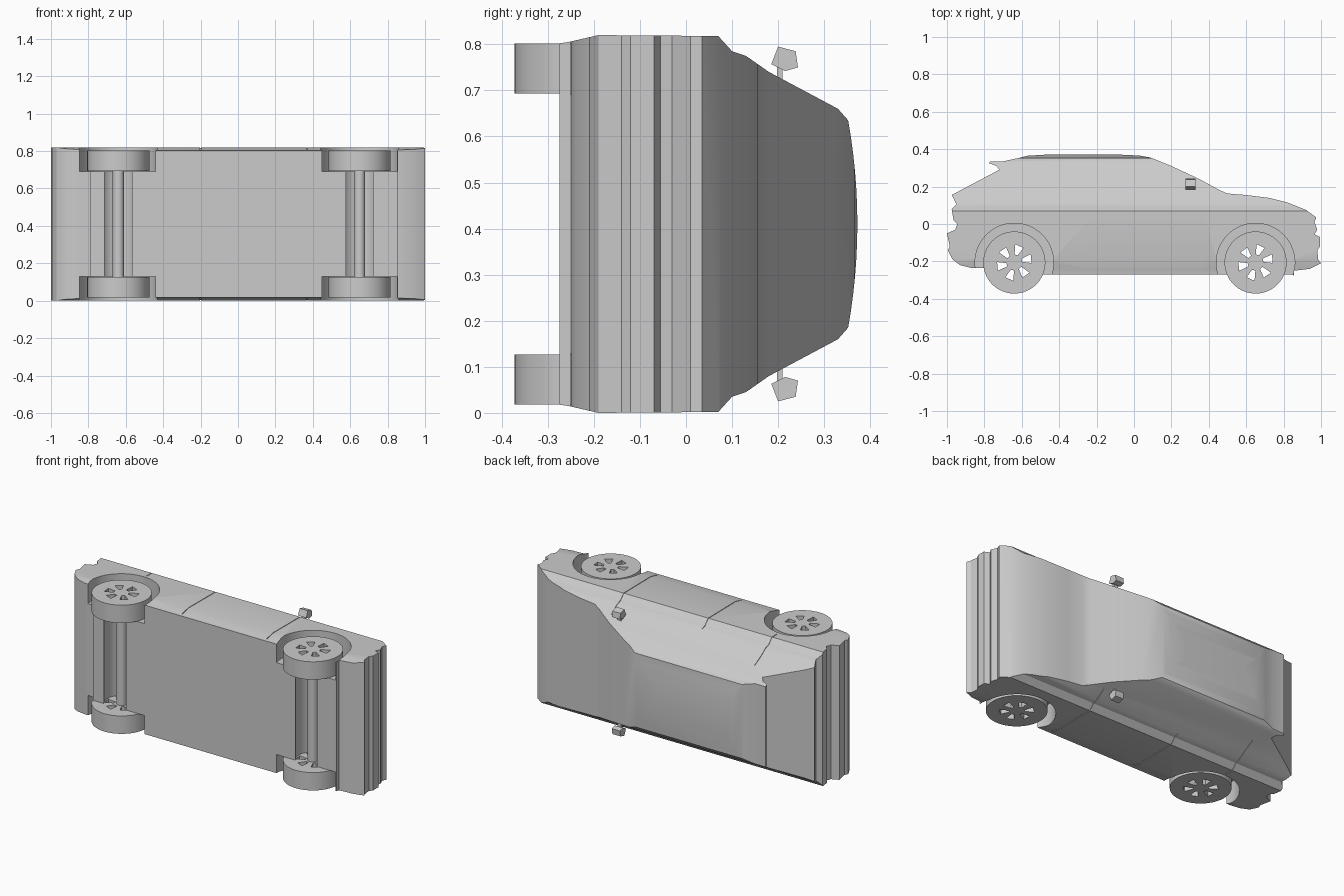
import bpy, bmesh
from math import sin, cos, pi, radians
from mathutils import Vector

if "Cube" in bpy.data.objects:
    bpy.data.objects.remove(bpy.data.objects["Cube"])

WIDTH = 0.82          # the car lies on its side, so its width runs along z
MID = WIDTH / 2
WHEEL_R, WHEEL_Y = 0.166, -0.206
AXLES = {"rear": -0.64, "front": 0.65}

paint = bpy.data.materials.new("plain grey")
paint.use_nodes = True
paint.diffuse_color = (0.6, 0.6, 0.6, 1)
paint.node_tree.nodes["Principled BSDF"].inputs["Base Color"].default_value = (0.6, 0.6, 0.6, 1)


def prism(name, outlines, lo, hi, axis="z"):
    """Extrude one or more closed outlines between lo and hi along an axis."""
    bm = bmesh.new()
    place = (lambda a, b, t: (a, b, t)) if axis == "z" else (lambda a, b, t: (t, a, b))
    for outline in outlines:
        face = bm.faces.new([bm.verts.new(place(a, b, lo)) for a, b in outline])
        new = bmesh.ops.extrude_face_region(bm, geom=[face])["geom"]
        bmesh.ops.translate(bm, verts=[v for v in new if isinstance(v, bmesh.types.BMVert)],
                            vec=Vector(place(0, 0, hi - lo)))
    bmesh.ops.recalc_face_normals(bm, faces=bm.faces)
    mesh = bpy.data.meshes.new(name)
    bm.to_mesh(mesh)
    bm.free()
    mesh.materials.append(paint)
    ob = bpy.data.objects.new(name, mesh)
    bpy.context.collection.objects.link(ob)
    return ob


def select(ob):
    bpy.ops.object.select_all(action="DESELECT")
    ob.select_set(True)
    bpy.context.view_layer.objects.active = ob


def carve(ob, cutter, operation="DIFFERENCE"):
    """Apply a boolean and discard the cutter."""
    mod = ob.modifiers.new("carve", "BOOLEAN")
    mod.operation, mod.solver, mod.object = operation, "EXACT", cutter
    select(ob)
    bpy.ops.object.modifier_apply(modifier=mod.name)
    bpy.data.objects.remove(cutter)


def smooth(ob, angle=25):
    select(ob)
    bpy.ops.object.shade_smooth_by_angle(angle=radians(angle))


def circle(x, y, r, n=64):
    return [(x + r * cos(2 * pi * i / n), y + r * sin(2 * pi * i / n)) for i in range(n)]


def flip(points):
    return [(y, WIDTH - z) for y, z in points]


# Side profile: tail, roof, bonnet, nose, floor
tail = [(-.79, -.27), (-.79, -.235), (-.87, -.235), (-.93, -.22), (-.97, -.19), (-.995, -.14),
        (-.985, -.12), (-1, -.05), (-.955, -.03), (-.945, 0), (-.965, .02), (-.975, .08),
        (-.95, .105), (-.975, .155), (-.72, .29), (-.735, .31), (-.775, .325), (-.77, .335)]
roof = [(-.7, .335), (-.63, .35), (-.57, .365), (-.45, .372), (-.1, .372), (.03, .366),
        (.09, .355), (.2, .31), (.35, .24), (.46, .18)]
nose = [(.5, .163), (.6, .155), (.72, .14), (.82, .115), (.92, .075), (.975, .035), (.965, .01),
        (.98, -.03), (.965, -.055), (.995, -.07), (.995, -.12), (.98, -.14), (.985, -.19),
        (1, -.21), (.94, -.24), (.855, -.25), (.855, -.275), (.845, -.27)]
body = prism("car_body", [tail + roof + nose], -0.05, WIDTH + 0.05)

# Cross-section of the cabin with a crowned roof
flank = [(-.29, .8), (-.255, .805), (-.19, WIDTH), (.07, .818), (.1, .785), (.13, .775),
         (.18, .74), (.33, .66)]
crown = [(.352 + .02 * (1 - (i / 6) ** 2), MID + .225 * i / 6) for i in range(6, -7, -1)]
section = flank + crown + flip(flank)[::-1]
carve(body, prism("section_cutter", [section], -1.1, 1.1, "x"), "INTERSECT")

# Wheel arches on both sides and an open tunnel for each axle
for x in AXLES.values():
    for lo, hi in ((-0.1, 0.13), (WIDTH - 0.13, WIDTH + 0.1)):
        carve(body, prism("arch_cutter", [circle(x, WHEEL_Y, 0.21)], lo, hi))
    carve(body, prism("tunnel_cutter", [circle(x, WHEEL_Y, 0.097)], -0.1, WIDTH + 0.1))


# Shallow door seams that follow the flank
def flank_z(y):
    for (y0, z0), (y1, z1) in zip(flank, flank[1:]):
        if y0 <= y <= y1:
            return z0 + (z1 - z0) * (y - y0) / (y1 - y0)


for x, y0, y1 in ((-.63, .02, .24), (-.2, -.25, .13), (.37, -.25, .19)):
    ys = [y0] + [y for y, z in flank if y0 < y < y1] + [y1]
    strip = ([(y, flank_z(y) - .004) for y in ys]
             + [(y, flank_z(y) + .02) for y in reversed(ys)])
    for outline in (strip, flip(strip)):
        carve(body, prism("seam_cutter", [outline], x - .002, x + .002, "x"))
smooth(body)


# Wheels with six tapered openings, joined by axles
def opening(x, angle):
    c, s = cos(angle), sin(angle)
    shape = ((.042, -.008), (.088, -.026), (.096, .02), (.042, .01))
    return [(x + r * c - t * s, WHEEL_Y + r * s + t * c) for r, t in shape]


for end, x in AXLES.items():
    for side, lo in (("left", 0.018), ("right", WIDTH - 0.127)):
        wheel = prism(f"{end}_{side}_wheel", [circle(x, WHEEL_Y, WHEEL_R)], lo, lo + 0.109)
        holes = [opening(x, radians(15 + 60 * k)) for k in range(6)]
        carve(wheel, prism("opening_cutter", holes, lo - 0.05, lo + 0.16))
        smooth(wheel)
    axle = prism(f"{end}_axle", [circle(x, WHEEL_Y, 0.03, 32)], 0.1, WIDTH - 0.1)
    smooth(axle)

# Door mirrors on short arms
shell = [(.185, .757), (.2, .795), (.238, .785), (.243, .75), (.215, .742)]
arm = [(.197, .7), (.197, .765), (.21, .765), (.21, .7)]
for side, shape in (("right", lambda p: p), ("left", flip)):
    prism(f"{side}_mirror", [shape(shell)], .275, .33, "x")
    prism(f"{side}_mirror_arm", [shape(arm)], .29, .315, "x")
